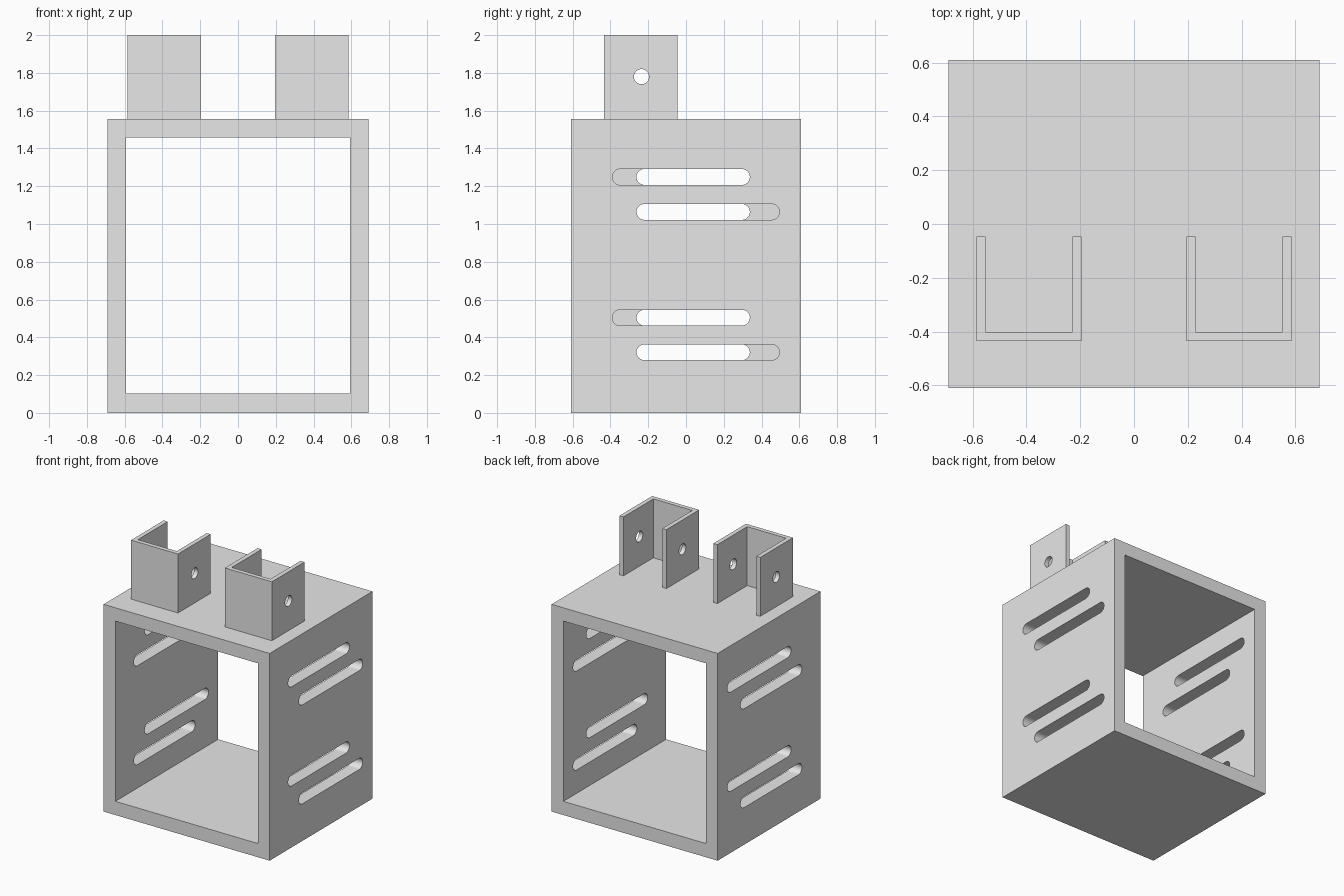
import bpy, bmesh
from math import cos, sin, pi
from mathutils import Vector

cube = bpy.data.objects.get("Cube")
if cube:
    bpy.data.objects.remove(cube, do_unlink=True)

grey = bpy.data.materials.new("plain grey")
grey.use_nodes = True
grey.diffuse_color = (0.8, 0.8, 0.8, 1)
grey.node_tree.nodes["Principled BSDF"].inputs["Base Color"].default_value = (0.8, 0.8, 0.8, 1)


def prism(bm, points, offset):
    """Closed prism from a planar loop of points."""
    face = bm.faces.new([bm.verts.new(p) for p in points])
    ext = bmesh.ops.extrude_face_region(bm, geom=[face])
    verts = [v for v in ext["geom"] if isinstance(v, bmesh.types.BMVert)]
    bmesh.ops.translate(bm, verts=verts, vec=Vector(offset))


def slot(bm, x0, x1, y0, y1, z, r, n=16):
    """Round-ended bar along y, running through x; y0 == y1 gives a cylinder."""
    pts = [(x0, y1 + r * cos(a), z + r * sin(a))
           for a in (-pi / 2 + pi * i / n for i in range(n + 1))]
    pts += [(x0, y0 - r * cos(a), z - r * sin(a))
            for a in (-pi / 2 + pi * i / n for i in range(n + 1))]
    prism(bm, pts, (x1 - x0, 0, 0))


def finish(bm, name):
    bmesh.ops.remove_doubles(bm, verts=bm.verts, dist=1e-4)
    bmesh.ops.recalc_face_normals(bm, faces=bm.faces)
    mesh = bpy.data.meshes.new(name)
    bm.to_mesh(mesh)
    bm.free()
    mesh.materials.append(grey)
    obj = bpy.data.objects.new(name, mesh)
    bpy.context.collection.objects.link(obj)
    return obj


def cut(obj, cutter):
    """Subtract the cutter, then remove it."""
    cutter.hide_render = True
    mod = obj.modifiers.new("cut", 'BOOLEAN')
    mod.operation = 'DIFFERENCE'
    mod.solver = 'EXACT'
    mod.object = cutter
    bpy.context.view_layer.objects.active = obj
    bpy.ops.object.modifier_apply(modifier=mod.name)
    bpy.data.objects.remove(cutter, do_unlink=True)


def rectangle(x, y, z0, z1):
    return [(-x, y, z0), (x, y, z0), (x, y, z1), (-x, y, z1)]


# Box frame, open at front and back
TOP = 1.557
bm = bmesh.new()
prism(bm, rectangle(0.69, -0.61, 0, TOP), (0, 1.22, 0))
frame = finish(bm, "box_frame")
bm = bmesh.new()
prism(bm, rectangle(0.592, -0.8, 0.103, 1.457), (0, 1.6, 0))
cut(frame, finish(bm, "opening_cutter"))

# Paired slots in the side walls, staggered the opposite way on each side
R = 0.042
forward, backward = (-0.39, 0.338), (-0.262, 0.495)
bm = bmesh.new()
for side in (1, -1):
    for upper, lower in ((1.249, 1.064), (0.504, 0.321)):
        spans = (forward, backward) if side > 0 else (backward, forward)
        for z, (y0, y1) in zip((upper, lower), spans):
            slot(bm, side * 0.5, side * 0.8, y0 + R, y1 - R, z, R)
cut(frame, finish(bm, "slot_cutter"))

# Two U-shaped brackets on the roof, open to the back, with pin holes
HALF, WALL, FRONT, BACK = 0.195, 0.033, -0.434, -0.046
for name, cx in (("left_bracket", 0.39), ("right_bracket", -0.39)):
    inner = HALF - WALL
    outline = [(-HALF, FRONT), (HALF, FRONT), (HALF, BACK), (inner, BACK),
               (inner, FRONT + WALL), (-inner, FRONT + WALL),
               (-inner, BACK), (-HALF, BACK)]
    bm = bmesh.new()
    prism(bm, [(cx + x, y, TOP) for x, y in outline], (0, 0, 2 - TOP))
    bracket = finish(bm, name)
    bm = bmesh.new()
    slot(bm, cx - 0.3, cx + 0.3, -0.236, -0.236, 1.78, 0.04)
    cut(bracket, finish(bm, "hole_cutter"))

# Smooth the round walls, keep corners sharp
for obj in bpy.context.collection.objects:
    if obj.name in ("box_frame", "left_bracket", "right_bracket"):
        bpy.ops.object.select_all(action='DESELECT')
        obj.select_set(True)
        bpy.context.view_layer.objects.active = obj
        bpy.ops.object.shade_smooth_by_angle(angle=pi / 6)
